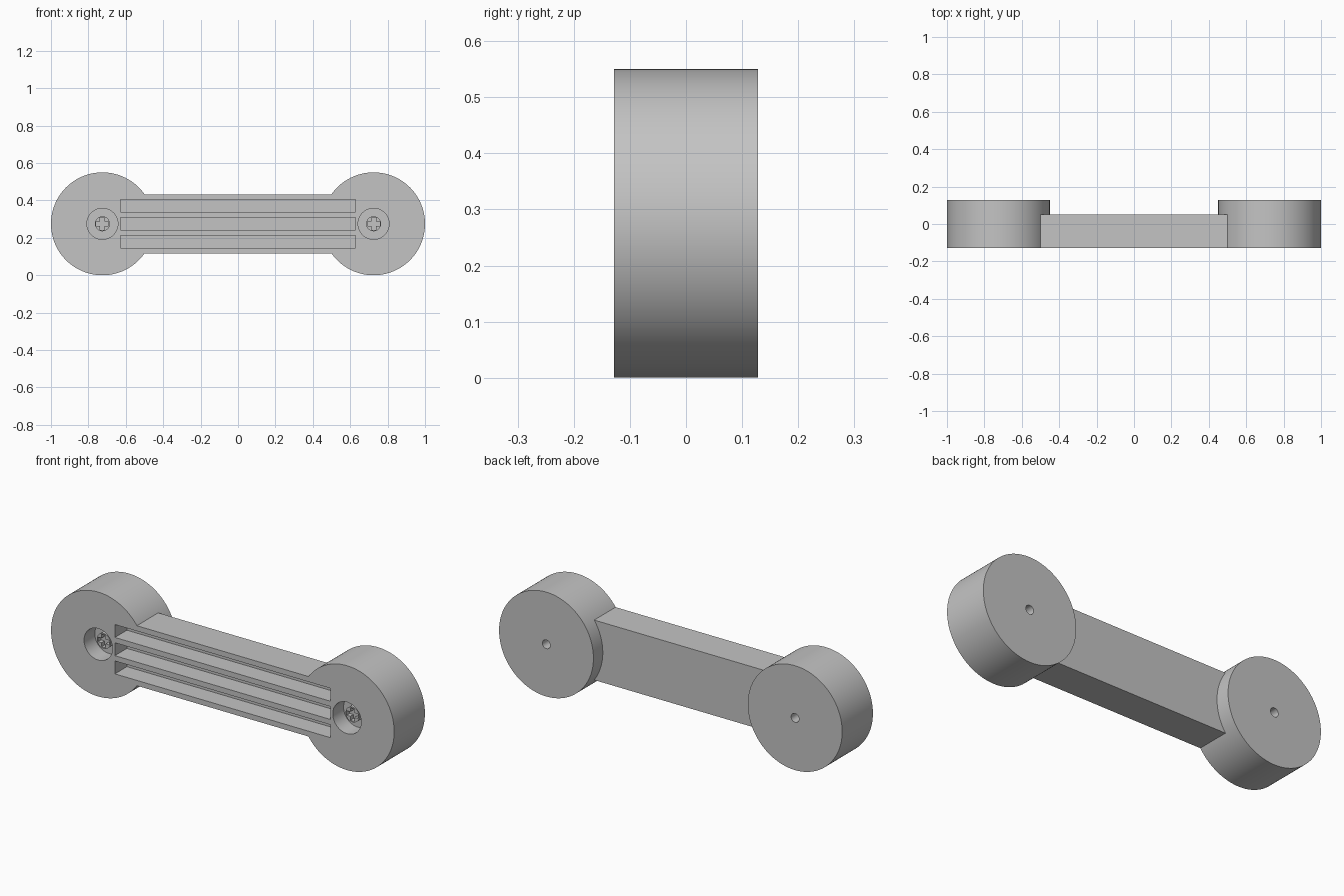
import bpy
import math

if "Cube" in bpy.data.objects:
    bpy.data.objects.remove(bpy.data.objects["Cube"], do_unlink=True)

FRONT, BACK, MID_Z, END_X = -0.128, 0.128, 0.275, 0.725

grey = bpy.data.materials.new("plain grey")
grey.use_nodes = True
colour = (0.55, 0.55, 0.55, 1)
grey.diffuse_color = colour
grey.node_tree.nodes["Principled BSDF"].inputs["Base Color"].default_value = colour


def box(name, x, y0, y1, z0, z1, width):
    bpy.ops.mesh.primitive_cube_add(size=1, location=(x, (y0 + y1) / 2, (z0 + z1) / 2))
    ob = bpy.context.object
    ob.name = name
    ob.scale = (width, y1 - y0, z1 - z0)
    bpy.ops.object.transform_apply(location=False, rotation=False, scale=True)
    ob.data.materials.append(grey)
    return ob


def disc(name, x, y0, y1, radius, sides=96):
    bpy.ops.mesh.primitive_cylinder_add(vertices=sides, radius=radius, depth=y1 - y0,
                                        location=(x, (y0 + y1) / 2, MID_Z),
                                        rotation=(math.pi / 2, 0, 0))
    ob = bpy.context.object
    ob.name = name
    bpy.ops.object.transform_apply(location=False, rotation=True, scale=True)
    ob.data.materials.append(grey)
    return ob


def combine(target, tool, operation):
    mod = target.modifiers.new(operation.lower(), "BOOLEAN")
    mod.object, mod.operation, mod.solver = tool, operation, "EXACT"
    bpy.context.view_layer.objects.active = target
    bpy.ops.object.modifier_apply(modifier=mod.name)
    bpy.data.objects.remove(tool, do_unlink=True)


def smooth(ob):
    bpy.ops.object.select_all(action="DESELECT")
    ob.select_set(True)
    bpy.context.view_layer.objects.active = ob
    bpy.ops.object.shade_smooth_by_angle(angle=math.radians(30))


# Handle body: bar with a round foot at each end
body = box("handle_body", 0, FRONT, 0.05, 0.117, 0.433, 2 * END_X)
for side in (-1, 1):
    combine(body, disc("foot", side * END_X, FRONT, BACK, 0.275, 128), "UNION")

# Three long grip grooves in the front
for step in (-1, 0, 1):
    z = MID_Z + step * 0.096
    combine(body, box("groove_cutter", 0, FRONT - 0.05, FRONT + 0.1,
                      z - 0.034, z + 0.034, 1.256), "DIFFERENCE")

# Counterbores and screw holes through the feet
for side in (-1, 1):
    x = side * END_X
    combine(body, disc("bore_cutter", x, FRONT - 0.05, FRONT + 0.09, 0.083, 64), "DIFFERENCE")
    combine(body, disc("hole_cutter", x, FRONT, BACK + 0.05, 0.023, 32), "DIFFERENCE")
smooth(body)

# Cross-head screws seated in the counterbores
for side, label in ((-1, "right"), (1, "left")):
    x = side * END_X
    top = FRONT + 0.045
    screw = disc(label + "_screw", x, top, FRONT + 0.09, 0.04, 48)
    combine(screw, disc("shank", x, FRONT + 0.08, BACK - 0.06, 0.0225, 32), "UNION")
    for length, height in ((0.066, 0.024), (0.024, 0.066)):
        combine(screw, box("slot_cutter", x, top - 0.02, top + 0.025,
                           MID_Z - height / 2, MID_Z + height / 2, length), "DIFFERENCE")
    smooth(screw)
